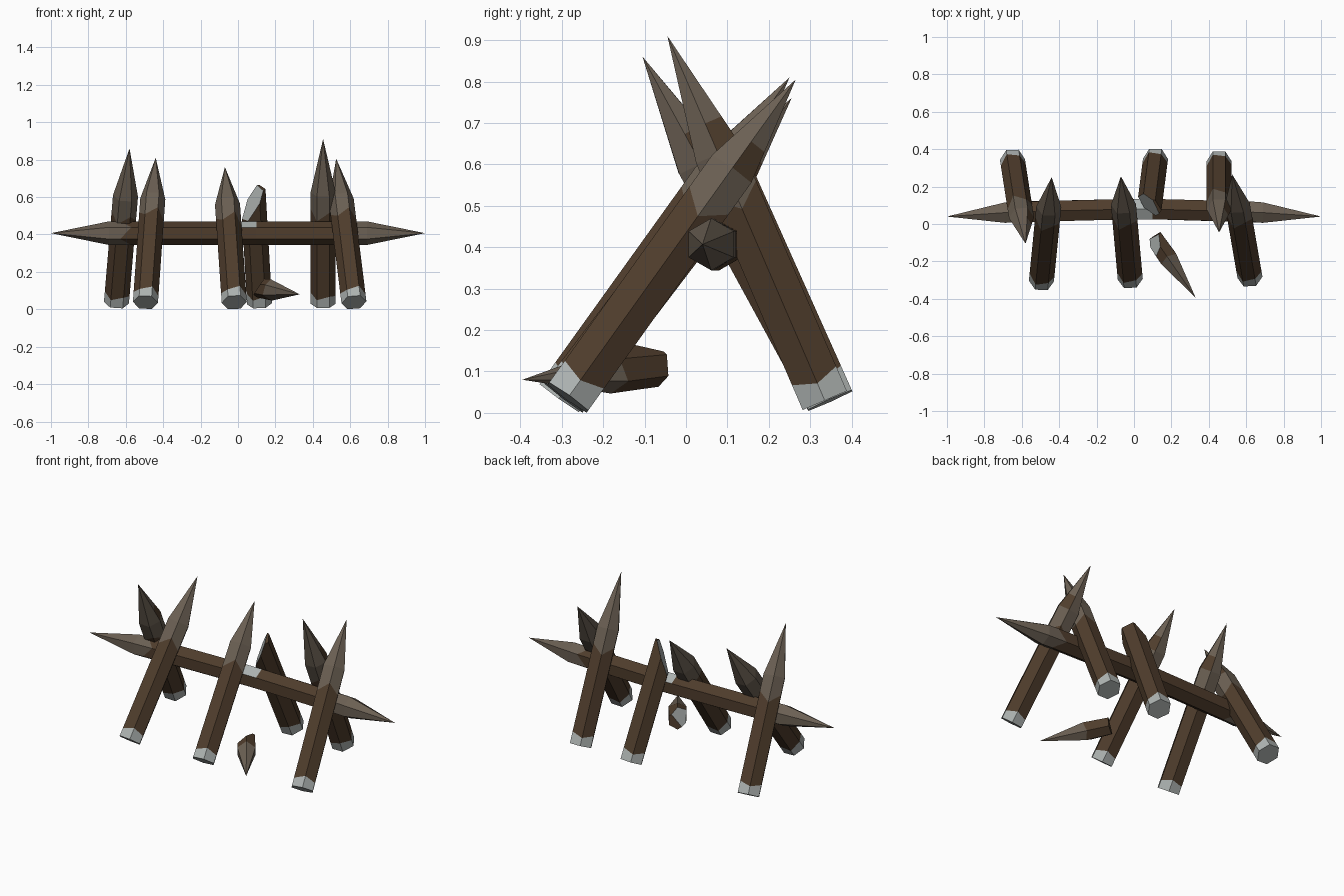
import bpy, bmesh, math
from mathutils import Vector as V

if "Cube" in bpy.data.objects:
    bpy.data.objects.remove(bpy.data.objects["Cube"])


def mat(name, col):
    m = bpy.data.materials.new(name)
    m.diffuse_color = (*col, 1)
    m.use_nodes = True
    m.node_tree.nodes["Principled BSDF"].inputs["Base Color"].default_value = m.diffuse_color
    return m


MATS = [mat("bark_brown", (0.078, 0.046, 0.025)),
        mat("carved_wood", (0.145, 0.115, 0.086)),
        mat("pale_cut_wood", (0.42, 0.45, 0.44))]
BARK, CARVED, PALE = 0, 1, 2


def loft(name, rings, side, axis, colour, cut=None):
    """Six-sided log through rings of (centre, radius, jag); radius 0 is a point.
    colour(band, face_side) gives the material, -1 and 99 are the end caps."""
    a = axis.normalized()
    u = (side - a * side.dot(a)).normalized()
    w = a.cross(u)
    bm = bmesh.new()
    loops = []
    for c, r, jag in rings:
        if r == 0:
            loops.append([bm.verts.new(c)] * 6)
            continue
        loops.append([bm.verts.new(c + (u * math.cos(k * math.pi / 3) + w * math.sin(k * math.pi / 3)) * r
                                   + a * jag * (1 if k % 2 else -1)) for k in range(6)])
    for b, (lo, hi) in enumerate(zip(loops, loops[1:])):
        for k in range(6):
            j = (k + 1) % 6
            f = bm.faces.new(list(dict.fromkeys([lo[k], lo[j], hi[j], hi[k]])))
            f.material_index = colour(b, k)
    for loop, band in ((loops[0], -1), (loops[-1], 99)):
        if len(set(loop)) == 6:
            bm.faces.new(loop).material_index = colour(band, 0)
    if cut:  # slanted break with a pale face
        point, normal = cut
        bmesh.ops.bisect_plane(bm, geom=bm.verts[:] + bm.edges[:] + bm.faces[:],
                               plane_co=point, plane_no=normal, clear_outer=True)
        edges = [e for e in bm.edges if e.is_boundary]
        for f in bmesh.ops.holes_fill(bm, edges=edges, sides=0)["faces"]:
            f.material_index = PALE
    bmesh.ops.recalc_face_normals(bm, faces=bm.faces)
    me = bpy.data.meshes.new(name)
    bm.to_mesh(me)
    bm.free()
    for m in MATS:
        me.materials.append(m)
    bpy.context.collection.objects.link(bpy.data.objects.new(name, me))


R = 0.067


def stake_colour(b, k):
    if b <= 0:
        return PALE
    if b == 1 or (b == 3 and k == 0):
        return BARK
    return CARVED


def stake(name, base, tip, point_len):
    base, tip = V(base), V(tip)
    a = (tip - base).normalized()
    L = (tip - base).length
    s = L - point_len
    rings = [(base + a * d, r, j) for d, r, j in (
        (0, R, 0), (0.055, R, 0.01), (s - 0.12, R, 0.025), (s, R, 0),
        (s + 0.08, R * (1 - 0.08 / point_len), 0), (L, 0, 0))]
    loft(name, rings, V((1, 0, 0)), a, stake_colour)


# Stakes leaning back
stake("front_stake_left", (-0.495, -0.305, 0.037), (-0.44, 0.25, 0.81), 0.27)
stake("front_stake_middle", (-0.02, -0.295, 0.037), (-0.07, 0.255, 0.76), 0.25)
stake("front_stake_right", (0.62, -0.285, 0.037), (0.525, 0.265, 0.805), 0.27)
# Stakes leaning forward
stake("back_stake_left", (-0.65, 0.345, 0.035), (-0.58, -0.105, 0.86), 0.29)
stake("back_stake_right", (0.455, 0.335, 0.03), (0.455, -0.045, 0.91), 0.31)

# Snapped back stake
b0, b1 = V((0.115, 0.348, 0.03)), V((0.08, 0.075, 0.64))
ax = (b1 - b0).normalized()
loft("broken_stake", [(b0, R, 0), (b0 + ax * 0.055, R, 0.01), (b1, R, 0)],
     V((1, 0, 0)), ax, lambda b, k: PALE if b <= 0 else BARK,
     (V((0.08, 0.105, 0.57)), V((-0.8, -0.5, 0.3)).normalized()))

# Its point, lying on the ground
p0, p1 = V((0.105, -0.07, 0.115)), V((0.33, -0.395, 0.08))
ax = p1 - p0
loft("fallen_stake_tip", [(p0, 0.052, 0), (p0 + ax * 0.33, 0.056, 0.01), (p1, 0, 0)],
     V((0, 0, 1)), ax, lambda b, k: CARVED if b == 1 else BARK,
     (V((0.115, -0.11, 0.125)), V((-0.74, 0.03, 0.5)).normalized()))


# Bowed cross beam, pointed at both ends, with a pale worn notch on top
def beam_colour(b, k):
    if b in (0, 1, 5, 6, 99, -1):
        return CARVED
    return PALE if b == 3 and k in (0, 5) else BARK


beam = [(-1, 0, 0), (-0.69, 0.063, 0), (-0.6, 0.063, 0.03), (0, 0.063, 0),
        (0.1, 0.063, 0), (0.6, 0.063, 0.03), (0.69, 0.063, 0), (1, 0, 0)]
loft("cross_beam", [(V((x, 0.08 - 0.04 * x * x, 0.407)), r, j) for x, r, j in beam],
     V((0, 0, 1)), V((1, 0, 0)), beam_colour)
